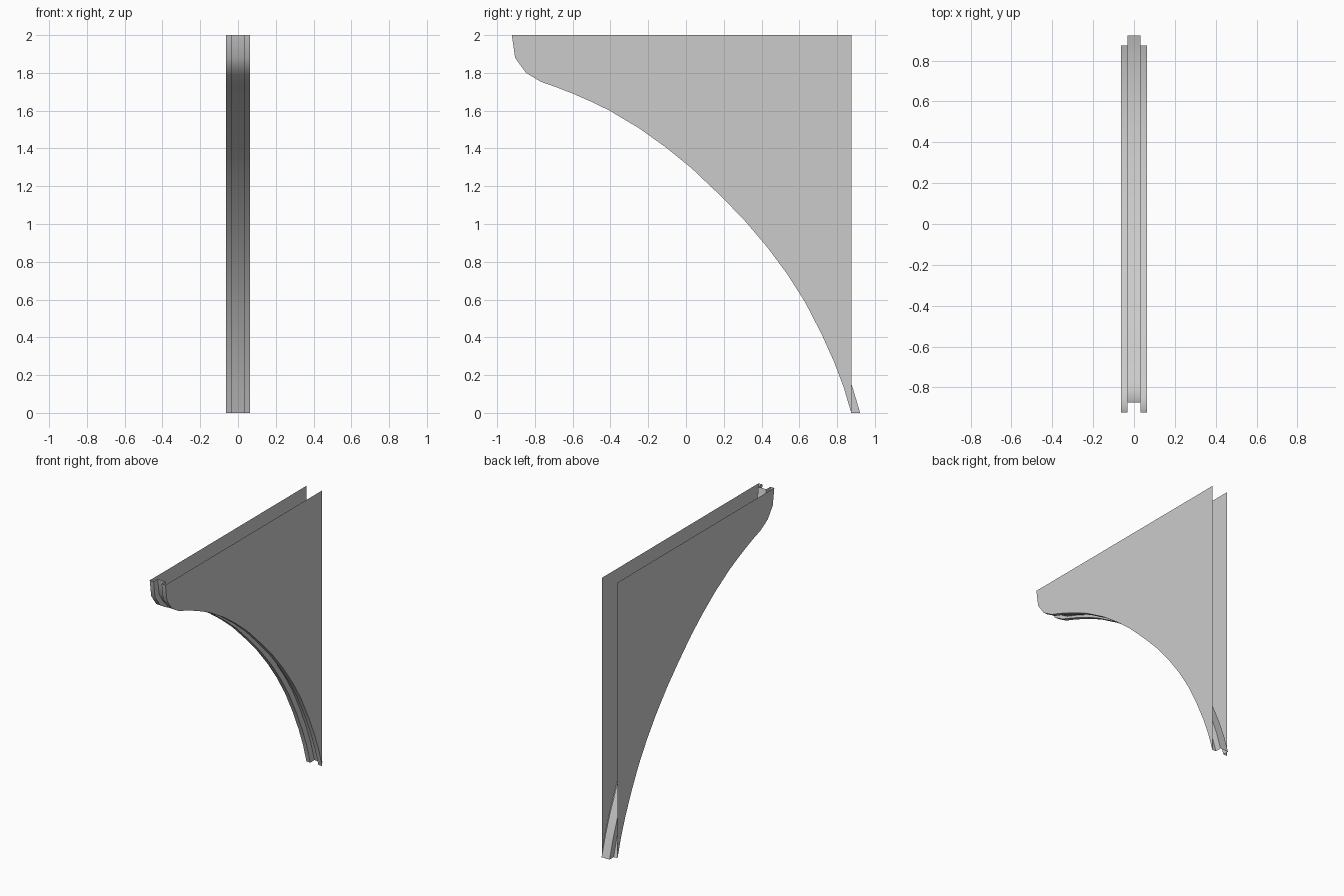
import bpy, bmesh, math

cube = bpy.data.objects.get("Cube")
if cube:
    bpy.data.objects.remove(cube, do_unlink=True)

# One plain grey for the whole bracket
grey = bpy.data.materials.new("light_grey")
grey.use_nodes = True
colour = (0.6, 0.6, 0.6, 1)
grey.diffuse_color = colour
grey.node_tree.nodes["Principled BSDF"].inputs["Base Color"].default_value = colour

HALF, GROOVE, DEPTH = 0.063, 0.032, 0.047   # half width, groove half width, groove depth
BACK, TOP = 0.875, 2.0

# Curved front edge as (y, z), from the top nose down to the foot
EDGE = [(-.922, TOP), (-.905, 1.88), (-.847, 1.80), (-.768, 1.753), (-.68, 1.722),
        (-.594, 1.688), (-.5, 1.647), (-.404, 1.60), (-.245, 1.505), (-.103, 1.403),
        (.03, 1.295), (.177, 1.155), (.303, 1.027), (.43, .878), (.536, .735),
        (.63, .587), (.715, .423), (.784, .27), (.834, .138), (BACK, 0)]


def finish(bm, name):
    mesh = bpy.data.meshes.new(name)
    bm.to_mesh(mesh)
    bm.free()
    mesh.materials.append(grey)
    obj = bpy.data.objects.new(name, mesh)
    bpy.context.collection.objects.link(obj)
    bpy.ops.object.select_all(action='DESELECT')
    obj.select_set(True)
    bpy.context.view_layer.objects.active = obj
    bpy.ops.object.shade_smooth_by_angle(angle=math.radians(40))
    return obj


# Thin side panels, facing outwards
for name, side in (("left_panel", 1), ("right_panel", -1)):
    bm = bmesh.new()
    outline = EDGE + [(BACK, TOP)]
    face = bm.faces.new([bm.verts.new((side * HALF, y, z)) for y, z in outline])
    face.normal_update()
    if face.normal.x * side < 0:
        face.normal_flip()
    finish(bm, name)

# Grooved front strip swept down the edge; top and back stay open
section = [(-HALF, 0), (-GROOVE, 0), (-GROOVE, DEPTH),
           (GROOVE, DEPTH), (GROOVE, 0), (HALF, 0)]
bm = bmesh.new()
rows = [[bm.verts.new((x, y + inset, z)) for x, inset in section] for y, z in EDGE]
for upper, lower in zip(rows, rows[1:]):
    for i in range(len(section) - 1):
        bm.faces.new((upper[i], lower[i], lower[i + 1], upper[i + 1]))
finish(bm, "grooved_front_strip")
